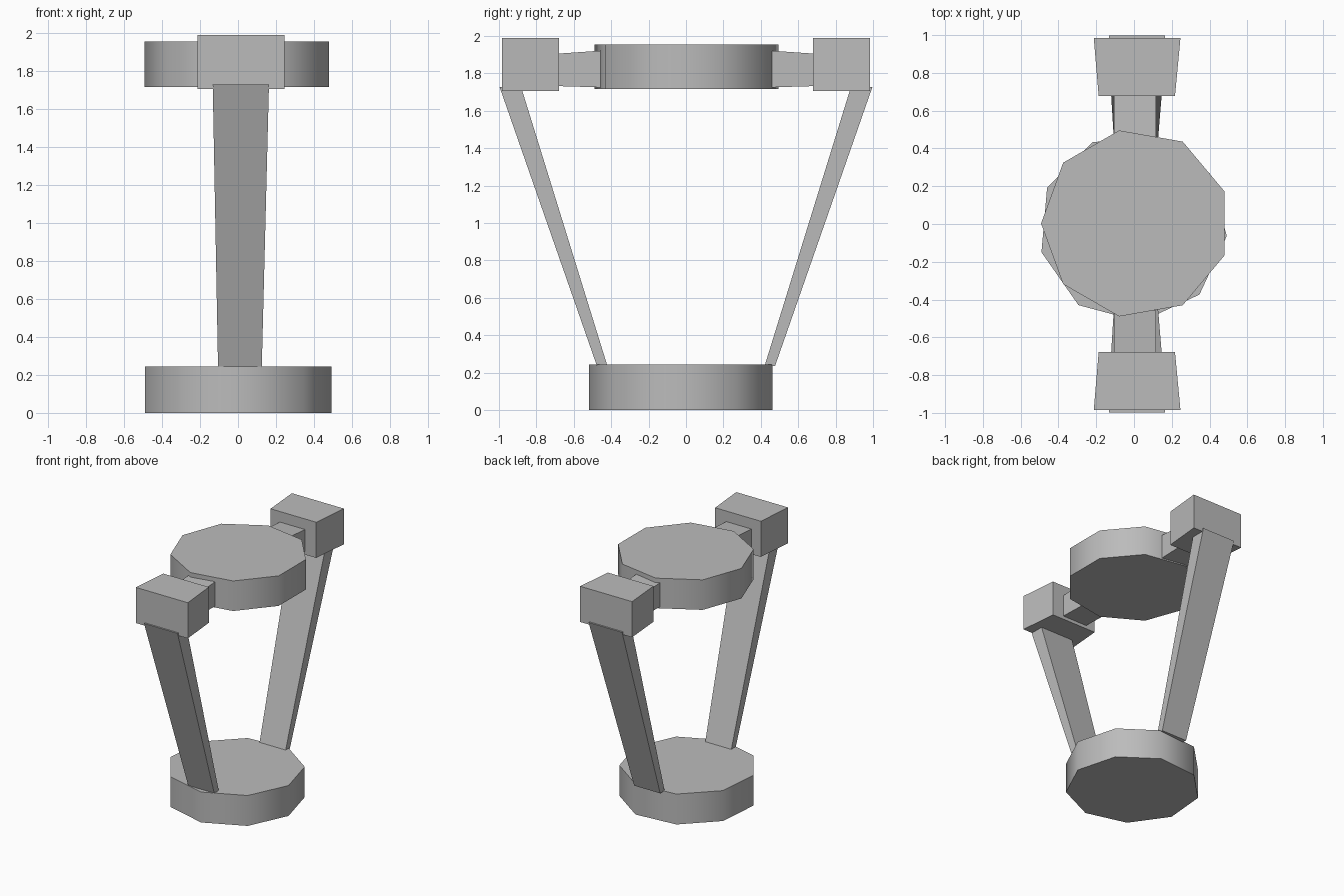
import bpy
import bmesh
from math import radians

cube = bpy.data.objects.get("Cube")
if cube:
    bpy.data.objects.remove(cube, do_unlink=True)

grey = bpy.data.materials.new("plain grey")
grey.use_nodes = True
colour = (0.5, 0.5, 0.5, 1)
grey.diffuse_color = colour
grey.node_tree.nodes["Principled BSDF"].inputs["Base Color"].default_value = colour


def disc(name, x, y, z0, z1, turn):
    """Nine-sided drum with rounded shading around its rim."""
    bpy.ops.mesh.primitive_cylinder_add(
        vertices=9, radius=0.5, depth=z1 - z0, location=(x, y, (z0 + z1) / 2))
    ob = bpy.context.object
    ob.name = name
    # the first vertex of the primitive lies on +y
    ob.rotation_euler.z = radians(turn - 90)
    bpy.ops.object.transform_apply(location=False, rotation=True, scale=False)
    bpy.ops.object.shade_smooth_by_angle(angle=radians(50))
    ob.data.materials.append(grey)


def loft(name, start, end, side):
    """Tapered bar between two four-cornered sections; side flips it in y."""
    bm = bmesh.new()
    a, b = ([bm.verts.new((x, y * side, z)) for x, y, z in ring]
            for ring in (start, end))
    bm.faces.new(a)
    bm.faces.new(b)
    for i in range(4):
        j = (i + 1) % 4
        bm.faces.new((a[i], a[j], b[j], b[i]))
    bmesh.ops.recalc_face_normals(bm, faces=bm.faces)
    mesh = bpy.data.meshes.new(name)
    bm.to_mesh(mesh)
    bm.free()
    mesh.materials.append(grey)
    bpy.context.collection.objects.link(bpy.data.objects.new(name, mesh))


def upright(x0, x1, y, z0, z1):
    return [(x0, y, z0), (x1, y, z0), (x1, y, z1), (x0, y, z1)]


def level(x0, x1, y0, y1, z):
    return [(x0, y0, z), (x1, y0, z), (x1, y1, z), (x0, y1, z)]


# Base and raised disc
disc("base_disc", -0.007, -0.02, 0, 0.243, 35)
disc("top_disc", 0.008, 0.003, 1.715, 1.955, 180)

# Leaning leg, end block and connecting arm on each side
for label, side in (("front", -1), ("back", 1)):
    loft(label + "_leg", level(-0.105, 0.125, 0.42, 0.476, 0.235),
         level(-0.133, 0.163, 0.882, 0.997, 1.728), side)
    loft(label + "_block", upright(-0.187, 0.217, 0.678, 1.705, 1.99),
         upright(-0.213, 0.246, 0.985, 1.705, 1.99), side)
    loft(label + "_arm", upright(-0.105, 0.117, 0.458, 1.725, 1.921),
         upright(-0.105, 0.117, 0.69, 1.732, 1.905), side)
